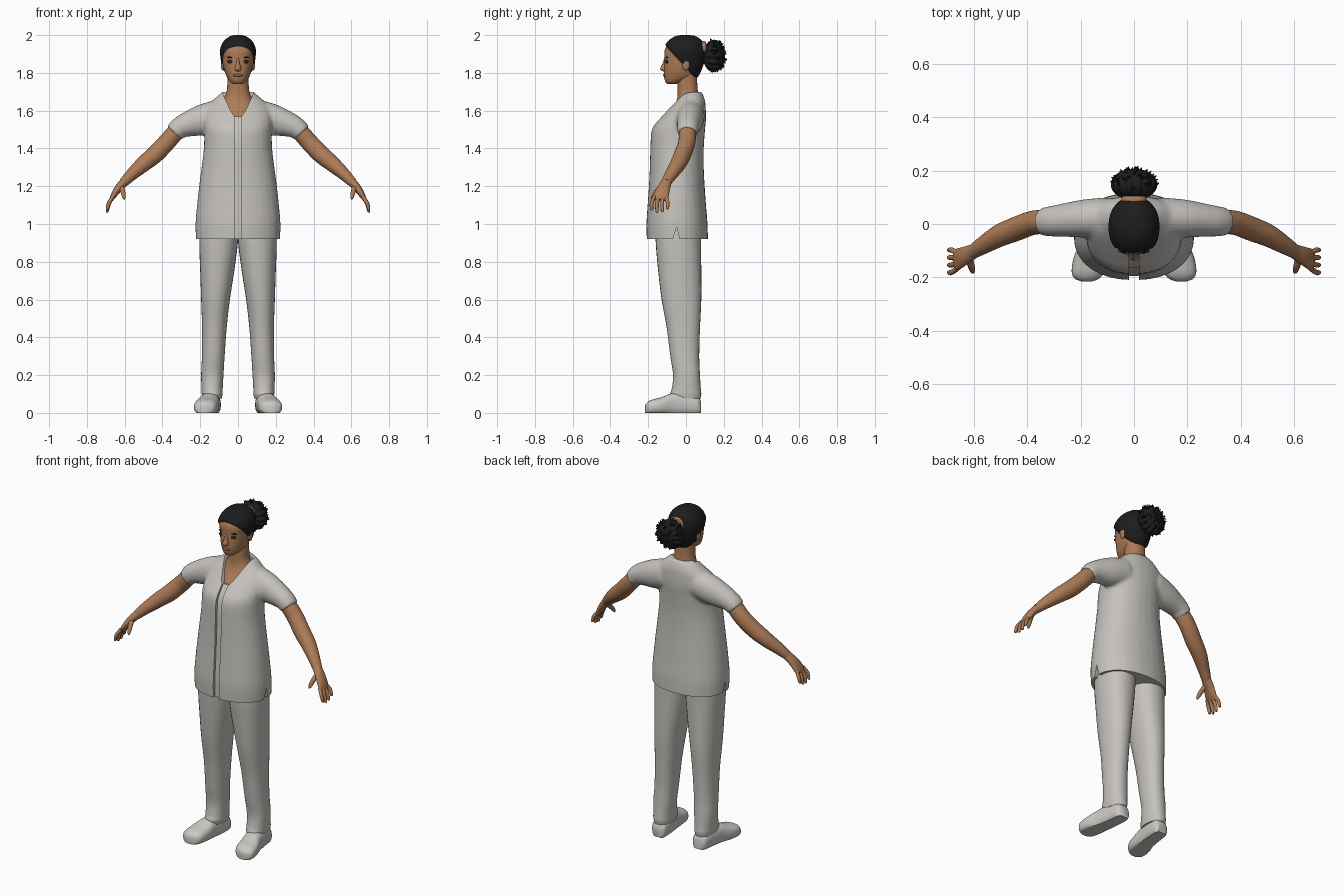
import bpy, bmesh, math, random
from mathutils import Vector, Matrix

random.seed(4)
default = bpy.data.objects.get("Cube")
if default:
    bpy.data.objects.remove(default)


def material(name, *rgb):
    m = bpy.data.materials.new(name)
    m.use_nodes = True
    m.diffuse_color = (*rgb, 1)
    m.node_tree.nodes["Principled BSDF"].inputs["Base Color"].default_value = (*rgb, 1)
    return m


cloth = material("pale grey cloth", .56, .54, .51)
leather = material("pale shoe", .6, .58, .55)
skin = material("brown skin", .42, .2, .095)
lip = material("lip", .3, .12, .07)
black = material("black hair", .012, .012, .012)
white = material("eye white", .6, .58, .55)
X, Y, Z = Vector((1, 0, 0)), Vector((0, 1, 0)), Vector((0, 0, 1))


def resample(rows, n=5):
    """Smooth curve through rows of numbers."""
    out = []
    for i in range(len(rows) - 1):
        quad = rows[max(i - 1, 0)], rows[i], rows[i + 1], rows[min(i + 2, len(rows) - 1)]
        for k in range(n):
            t = k / n
            out.append([b + t / 2 * (c - a + t * (2*a - 5*b + 4*c - d + t * (3*(b - c) + d - a)))
                        for a, b, c, d in zip(*quad)])
    return out + [rows[-1]]


def loft(bm, rows, axes=None, power=2, segs=32, side=1):
    """Skin oval rings: rows hold centre x, y, z and two half widths."""
    rows = resample(rows)
    rings = []
    for i, (x, y, z, a, b) in enumerate(rows):
        if axes:
            u, v = axes
        else:
            t = Vector(rows[min(i + 1, len(rows) - 1)][:3]) - Vector(rows[max(i - 1, 0)][:3])
            t.normalize()
            u = (Y - t * t.y).normalized()
            v = t.cross(u)
        ring = []
        for k in range(segs):
            c, s = math.cos(math.tau * k / segs), math.sin(math.tau * k / segs)
            c, s = (math.copysign(abs(q) ** (2 / power), q) for q in (c, s))
            p = Vector((x, y, z)) + u * a * c + v * b * s
            ring.append(bm.verts.new((p.x * side, p.y, p.z)))
        rings.append(ring)
    for r, q in zip(rings, rings[1:]):
        for k in range(segs):
            j = (k + 1) % segs
            bm.faces.new((r[k], r[j], q[j], q[k]))
    bm.faces.new(rings[0])
    bm.faces.new(rings[-1])


def upright(bm, rows, power=2.2):
    """Loft of level rings: z, centre x, half width, front y, back y."""
    loft(bm, [(x, (f + b) / 2, z, w, (b - f) / 2) for z, x, w, f, b in rows], (X, Y), power)


def finish(name, bm, *mats, mirror=False, angle=50):
    bmesh.ops.recalc_face_normals(bm, faces=bm.faces)
    me = bpy.data.meshes.new(name)
    bm.to_mesh(me)
    bm.free()
    for m in mats:
        me.materials.append(m)
    me.shade_smooth()
    me.set_sharp_from_angle(angle=math.radians(angle))
    ob = bpy.data.objects.new(name, me)
    bpy.context.collection.objects.link(ob)
    if mirror:
        ob.modifiers.new("Mirror", "MIRROR").use_mirror_merge = False
    return ob


def ball(name, loc, size, mat, mirror=False):
    bm = bmesh.new()
    bmesh.ops.create_uvsphere(bm, u_segments=20, v_segments=12, radius=1,
                              matrix=Matrix.Translation(loc) @ Matrix.Diagonal((*size, 1)))
    return finish(name, bm, mat, mirror=mirror)


def prism(name, points, lo, hi, along_x):
    """Cutter: a flat outline pushed along x or y."""
    bm = bmesh.new()
    place = (lambda s, p: (s, p[0], p[1])) if along_x else (lambda s, p: (p[0], s, p[1]))
    a, b = ([bm.verts.new(place(s, p)) for p in points] for s in (lo, hi))
    bm.faces.new(a)
    bm.faces.new(b)
    for i in range(len(a)):
        j = (i + 1) % len(a)
        bm.faces.new((a[i], a[j], b[j], b[i]))
    ob = finish(name, bm, cloth)
    ob.hide_render = True
    return ob


# Tunic: torso and sleeves fused, then neckline, front gap and hem cut
torso = [(.89, 0, .222, -.207, .117), (1, 0, .225, -.21, .114), (1.1, 0, .217, -.204, .106),
         (1.2, 0, .206, -.197, .099), (1.3, 0, .193, -.192, .094), (1.4, 0, .181, -.189, .094),
         (1.5, 0, .179, -.181, .101), (1.56, 0, .181, -.137, .106), (1.62, 0, .167, -.083, .104),
         (1.66, 0, .128, -.05, .099), (1.7, 0, .082, -.025, .083)]
sleeve = [(.1, .025, 1.575, .075, .085), (.19, .02, 1.55, .071, .082), (.265, .014, 1.528, .062, .067),
          (.31, .01, 1.508, .057, .057), (.34, .008, 1.48, .053, .051)]
bm = bmesh.new()
upright(bm, torso)
for side in (1, -1):
    loft(bm, sleeve, side=side)
tunic = finish("tunic", bm, cloth)
remesh = tunic.modifiers.new("Fuse", "REMESH")
remesh.mode, remesh.voxel_size = "VOXEL", .01
relax = tunic.modifiers.new("Relax", "SMOOTH")
relax.factor, relax.iterations = .5, 5
gap = [(r[3] + .016, r[0]) for r in torso[:9]]
cutters = [
    prism("hem_cutter", [(-.5, .8), (.5, .8), (.5, .92), (-.5, .92)], -.5, .5, True),
    prism("slit_cutter", [(-.075, .9), (-.03, .9), (-.05, .985)], -.5, .5, True),
    prism("gap_cutter", [(-.4, .89)] + gap + [(-.4, 1.62)], -.019, .019, True),
    prism("neckline_cutter", [(-.018, 1.57), (.018, 1.57), (.04, 1.6), (.085, 1.7), (.085, 1.8),
                              (-.085, 1.8), (-.085, 1.7), (-.04, 1.6)], -.4, .03, False)]
for c in cutters:
    cut = tunic.modifiers.new(c.name, "BOOLEAN")
    cut.operation, cut.solver, cut.object = "DIFFERENCE", "EXACT", c
deps = bpy.context.evaluated_depsgraph_get()
cloth_mesh = bpy.data.meshes.new_from_object(tunic.evaluated_get(deps))
tunic.modifiers.clear()
tunic.data = cloth_mesh
cloth_mesh.materials.clear()
cloth_mesh.materials.append(cloth)
cloth_mesh.shade_smooth()
cloth_mesh.set_sharp_from_angle(angle=math.radians(40))
for c in cutters:
    bpy.data.objects.remove(c)

# Trousers
bm = bmesh.new()
upright(bm, [(1, .1, .1, -.16, .085), (.9, .103, .102, -.16, .08), (.75, .11, .09, -.147, .081),
             (.6, .119, .076, -.129, .081), (.45, .125, .065, -.102, .074), (.3, .131, .06, -.083, .07),
             (.2, .136, .059, -.068, .074), (.13, .137, .056, -.075, .078), (.1, .137, .055, -.084, .081),
             (.075, .137, .051, -.076, .077)])
finish("trouser_legs", bm, cloth, mirror=True)

# Shoes: rings run from heel to toe, flattened at the ground
bm = bmesh.new()
shoe = [(.08, .135, .03, .06), (.06, .137, .045, .09), (0, .142, .05, .105), (-.07, .152, .053, .105),
        (-.13, .165, .062, .083), (-.18, .173, .06, .07), (-.205, .176, .045, .056), (-.216, .177, .015, .04)]
loft(bm, [(x, y, t * .43, w, t * .57) for y, x, w, t in shoe], (X, Z), 2.5)
for v in bm.verts:
    v.co.z = max(v.co.z, 0)
finish("shoes", bm, leather, mirror=True)

# Arms
bm = bmesh.new()
loft(bm, [(.27, .01, 1.535, .045, .045), (.33, .008, 1.485, .046, .046), (.38, .004, 1.43, .045, .047),
          (.44, -.018, 1.368, .045, .047), (.5, -.042, 1.318, .042, .042), (.56, -.077, 1.265, .034, .033),
          (.605, -.105, 1.22, .026, .025)])
finish("arms", bm, skin, mirror=True)

# Hands: palm, four fingers and thumb
bm = bmesh.new()
loft(bm, [(.595, -.1, 1.23, .026, .024), (.632, -.118, 1.19, .034, .021), (.66, -.132, 1.148, .04, .015),
          (.67, -.137, 1.128, .034, .009)])
for i, length in enumerate((.055, .07, .073, .062)):
    y, spread = -.107 - .02 * i, (1.2 - i) * .008
    loft(bm, [(.662, y, 1.145, .01, .01), (.683, y + spread, 1.145 - length * .55, .01, .01),
              (.692, y + spread, 1.14 - length, .008, .008), (.692, y + spread, 1.134 - length, .003, .003)], segs=10)
loft(bm, [(.618, -.125, 1.2, .014, .014), (.61, -.155, 1.172, .013, .013), (.604, -.175, 1.145, .01, .01),
          (.602, -.182, 1.132, .004, .004)], segs=10)
finish("hands", bm, skin, mirror=True)

# Neck and upper chest
bm = bmesh.new()
upright(bm, [(1.56, 0, .1, -.108, .07), (1.62, 0, .09, -.066, .07), (1.66, 0, .075, -.048, .068),
             (1.7, 0, .06, -.044, .063), (1.76, 0, .056, -.045, .059), (1.82, 0, .056, -.045, .06)])
finish("neck", bm, skin)

# Head: cut along the hairline, with the hair raised above the skin
bm = bmesh.new()
upright(bm, [(1.742, 0, .025, -.1, -.05), (1.755, 0, .043, -.11, -.01), (1.78, 0, .06, -.116, .05),
             (1.82, 0, .074, -.116, .075), (1.87, 0, .082, -.114, .09), (1.92, 0, .086, -.113, .093),
             (1.96, 0, .07, -.09, .08), (1.985, 0, .04, -.055, .05), (1.992, 0, .012, -.02, .015)])
bmesh.ops.recalc_face_normals(bm, faces=bm.faces)
line, up = Vector((0, -.11, 1.945)), Vector((0, .175, .16)).normalized()
bmesh.ops.bisect_plane(bm, geom=bm.verts[:] + bm.edges[:] + bm.faces[:], plane_co=line, plane_no=up)
bm.normal_update()
for f in bm.faces:
    f.material_index = int((f.calc_center_median() - line).dot(up) > 0)
raised = [(v, v.normal * .009) for v in bm.verts if (v.co - line).dot(up) > .001]
for v, push in raised:
    v.co += push
finish("head", bm, skin, black, angle=60)

# Face
bm = bmesh.new()
upright(bm, [(1.88, 0, .007, -.115, -.09), (1.85, 0, .01, -.124, -.09), (1.822, 0, .017, -.137, -.09),
             (1.812, 0, .014, -.13, -.09), (1.808, 0, .006, -.118, -.09)])
finish("nose", bm, skin)
ball("mouth", (0, -.111, 1.787), (.026, .011, .008), lip)
ball("ears", (.081, .0, 1.845), (.01, .02, .032), skin, True)
ball("eye_rims", (.036, -.1, 1.86), (.021, .009, .01), black, True)
ball("eye_whites", (.036, -.1, 1.859), (.015, .0105, .006), white, True)
ball("pupils", (.036, -.101, 1.86), (.007, .0115, .007), black, True)
ball("eyebrows", (.037, -.1, 1.882), (.022, .009, .004), black, True)

# Hair tie
bm = bmesh.new()
loft(bm, [(0, .075, 1.93, .043, .035), (0, .09, 1.93, .047, .039), (0, .105, 1.93, .043, .035)], (X, Z))
finish("hair_tie", bm, skin)

# Bun: ribbed ball with loose pointed tufts
centre, size = Vector((0, .148, 1.89)), Vector((.082, .058, .083))
bm = bmesh.new()
bmesh.ops.create_uvsphere(bm, u_segments=84, v_segments=20, radius=1, matrix=Matrix.Rotation(math.pi / 2, 4, "X"))
for v in bm.verts:
    rib = 1 + .06 * math.cos(14 * math.atan2(v.co.z, v.co.x)) * math.hypot(v.co.x, v.co.z)
    v.co = centre + v.co * rib * size
for i in range(80):
    d = Vector([random.gauss(0, 1) for _ in range(3)]).normalized()
    d.y = abs(d.y) if d.y < -.3 else d.y
    aim = (d + Vector([random.uniform(-.3, .3) for _ in range(3)])).to_track_quat("Z", "Y").to_matrix().to_4x4()
    bmesh.ops.create_cone(bm, segments=5, radius1=.011, radius2=.001, depth=.028, cap_ends=True,
                          matrix=Matrix.Translation(centre + d * size * .98) @ aim)
finish("hair_bun", bm, black)
